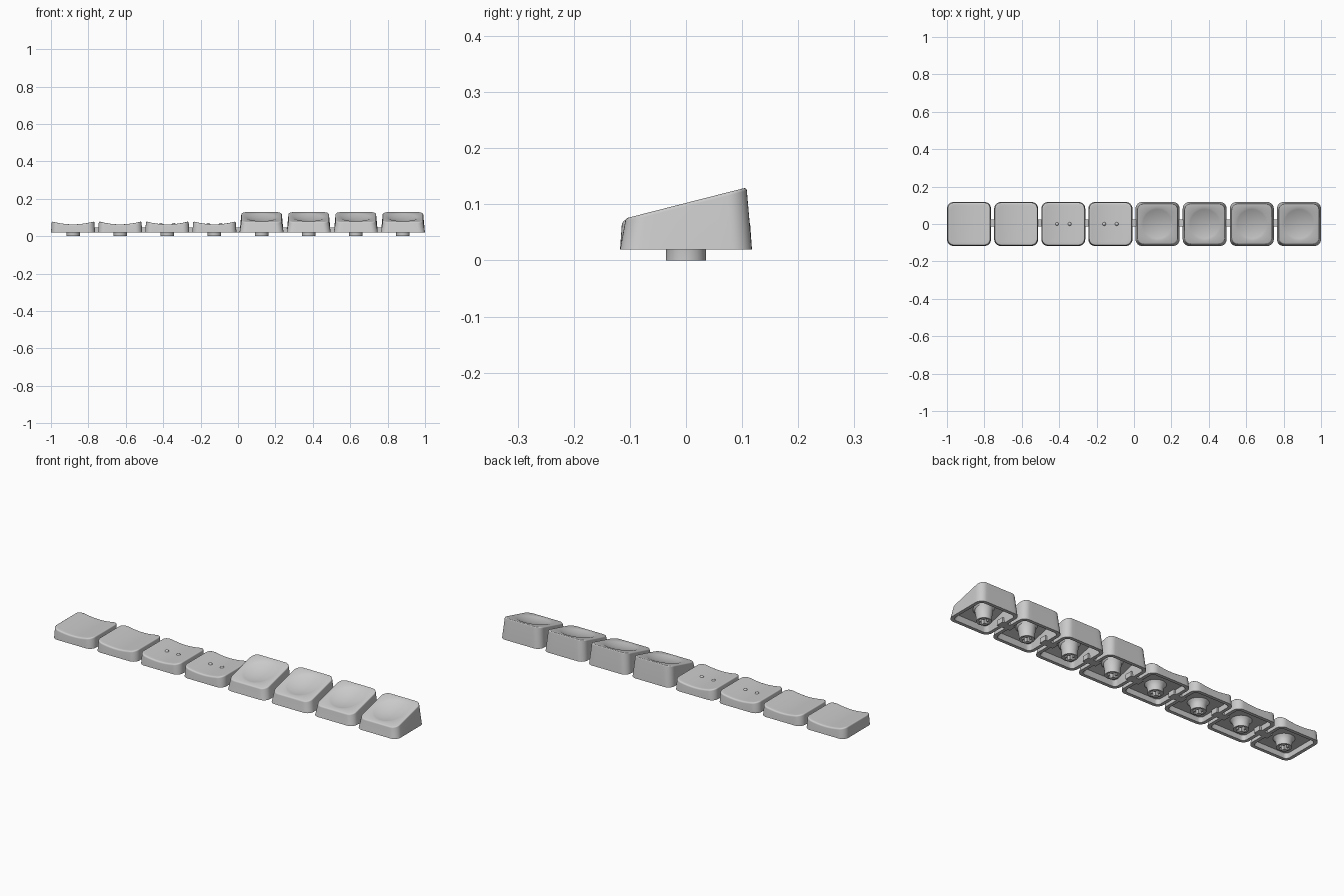
import bpy, bmesh, math

if "Cube" in bpy.data.objects:
    bpy.data.objects.remove(bpy.data.objects["Cube"])

PITCH, HALF, BASE = 0.252, 0.1175, 0.02
SLOPE = 0.255
CORNER_STEPS = 8
EDGE_STEPS = 5

grey = bpy.data.materials.new("light grey plastic")
grey.use_nodes = True
grey.diffuse_color = (0.6, 0.6, 0.6, 1)
grey.node_tree.nodes["Principled BSDF"].inputs["Base Color"].default_value = (0.6, 0.6, 0.6, 1)


def outline(half, radius):
    """Rounded square, with points along the straight edges too."""
    pts = []
    inner = half - radius
    for quarter in range(4):
        turn = quarter * math.pi / 2
        c, s = round(math.cos(turn)), round(math.sin(turn))
        local = [(half, -inner + 2 * inner * i / CORNER_STEPS) for i in range(CORNER_STEPS)]
        for i in range(CORNER_STEPS):
            a = math.pi / 2 * i / CORNER_STEPS
            local.append((inner + radius * math.cos(a), inner + radius * math.sin(a)))
        pts += [(x * c - y * s, x * s + y * c) for x, y in local]
    return pts


def circle(radius):
    """Round loop whose points line up with the rounded square."""
    return [(radius * x / math.hypot(x, y), radius * y / math.hypot(x, y))
            for x, y in outline(HALF, 0.035)]


def loft(loops, close_start=True, close_end=True):
    """Skin a list of (points, height function) loops."""
    bm = bmesh.new()
    rings = [[bm.verts.new((x, y, h(x, y))) for x, y in pts] for pts, h in loops]
    n = len(rings[0])
    for a, b in zip(rings, rings[1:]):
        for i in range(n):
            j = (i + 1) % n
            bm.faces.new((a[i], a[j], b[j], b[i]))
    for ring, wanted in ((rings[0], close_start), (rings[-1], close_end)):
        if wanted:
            bm.faces.new(ring)
    bmesh.ops.recalc_face_normals(bm, faces=bm.faces)
    return bm


def level(z):
    return lambda x, y: z


def lowered(h, d):
    return lambda x, y: h(x, y) - d


def make_mesh(name, bm):
    mesh = bpy.data.meshes.new(name)
    bm.to_mesh(mesh)
    bm.free()
    mesh.materials.append(grey)
    return mesh


def place(name, mesh, location=(0, 0, 0)):
    obj = bpy.data.objects.new(name, mesh)
    obj.location = location
    bpy.context.collection.objects.link(obj)
    return obj


def smooth(obj):
    bpy.ops.object.select_all(action="DESELECT")
    obj.select_set(True)
    bpy.context.view_layer.objects.active = obj
    bpy.ops.object.shade_smooth_by_angle(angle=math.radians(35))


# Height functions of the cap tops and of the ceilings below them
def low_top(x, y):
    return 0.063 + 0.015 * (x / 0.11) ** 2


def tall_top(x, y):
    return 0.1025 + SLOPE * y


def cap_mesh(name, top, ceiling, taper, fillet, dish):
    wall = 0.017
    side = HALF - taper
    # Hollow underside, from the ceiling down to the rim
    loops = [(outline(HALF - wall - taper, 0.02), ceiling),
             (outline(HALF - wall, 0.02), level(BASE)),
             (outline(HALF, 0.035), level(BASE))]
    # Tapered sides and rolled top edge
    for i in range(EDGE_STEPS + 1):
        a = math.pi / 2 * i / EDGE_STEPS
        loops.append((outline(side - fillet * (1 - math.cos(a)), 0.035 - fillet * (1 - math.cos(a))),
                      lowered(top, fillet * (1 - math.sin(a)))))
    if dish:
        # Round spherical hollow in the sloping top
        radius, depth, steps = 0.087, 0.015, 10
        for i in range(steps):
            r = radius * (1 - i / steps)
            loops.append((circle(r), lowered(top, depth * (1 - (r / radius) ** 2))))
    else:
        # Trough running front to back
        for i in range(1, 10):
            k = 1 - i / 10
            loops.append((outline((side - fillet) * k, (0.035 - fillet) * k), top))
    return make_mesh(name, loft(loops))


def cross_cutter(depth):
    bm = bmesh.new()
    arm, thick = 0.053, 0.017
    pts = []
    a, t = arm / 2, thick / 2
    for c, s in ((1, 0), (0, 1), (-1, 0), (0, -1)):
        pts += [(x * c - y * s, x * s + y * c) for x, y in ((a, -t), (a, t), (t, t))]
    rings = [[bm.verts.new((x, y, z)) for x, y in pts] for z in (-0.02, depth)]
    n = len(pts)
    for i in range(n):
        j = (i + 1) % n
        bm.faces.new((rings[0][i], rings[0][j], rings[1][j], rings[1][i]))
    for ring in rings:
        bm.faces.new(ring)
    bmesh.ops.recalc_face_normals(bm, faces=bm.faces)
    return make_mesh("cross_cutter", bm)


def stem_mesh(name, ceiling, depth):
    """Round post, flared where it meets the ceiling, with a cross socket."""
    root = lowered(ceiling, -0.003)
    bm = loft([(circle(0.036), level(0)), (circle(0.036), level(BASE)),
               (circle(0.042), lowered(ceiling, 0.008)), (circle(0.053), root)])
    post = place(name, make_mesh(name, bm))
    cutter = place("cross_cutter", cross_cutter(depth))
    cutter.hide_render = True
    mod = post.modifiers.new("socket", "BOOLEAN")
    mod.operation, mod.solver, mod.object = "DIFFERENCE", "EXACT", cutter
    smooth(post)
    bpy.ops.object.modifier_apply(modifier=mod.name)
    mesh = post.data
    bpy.data.objects.remove(post)
    bpy.data.objects.remove(cutter)
    return mesh


low_ceiling = level(0.045)
tall_ceiling = lowered(tall_top, 0.033)
low_cap = cap_mesh("low_cap", low_top, low_ceiling, 0.003, 0.008, False)
tall_cap = cap_mesh("tall_cap", tall_top, tall_ceiling, 0.009, 0.006, True)
low_stem = stem_mesh("low_stem", low_ceiling, 0.04)
tall_stem = stem_mesh("tall_stem", tall_ceiling, 0.05)

# Small homing bump
bm = bmesh.new()
bmesh.ops.create_uvsphere(bm, u_segments=20, v_segments=10, radius=0.01)
bump_mesh = make_mesh("homing_bump", bm)

# Joining bar between neighbouring caps
bm = bmesh.new()
bmesh.ops.create_cube(bm, size=1)
bmesh.ops.scale(bm, vec=(0.075, 0.038, 0.025), verts=bm.verts)
bar_mesh = make_mesh("joining_bar", bm)

for i in range(8):
    x = (i - 3.5) * PITCH
    tall = i >= 4
    smooth(place(f"key_cap_{i + 1}", tall_cap if tall else low_cap, (x, 0, 0)))
    place(f"key_stem_{i + 1}", tall_stem if tall else low_stem, (x, 0, 0))
    if i in (2, 3):
        for side in (-1, 1):
            dx = side * 0.034
            smooth(place(f"homing_bump_{i + 1}", bump_mesh, (x + dx, 0, low_top(dx, 0) - 0.003)))
    if i < 7:
        place(f"joining_bar_{i + 1}", bar_mesh, (x + PITCH / 2, 0.005, BASE + 0.0125))
